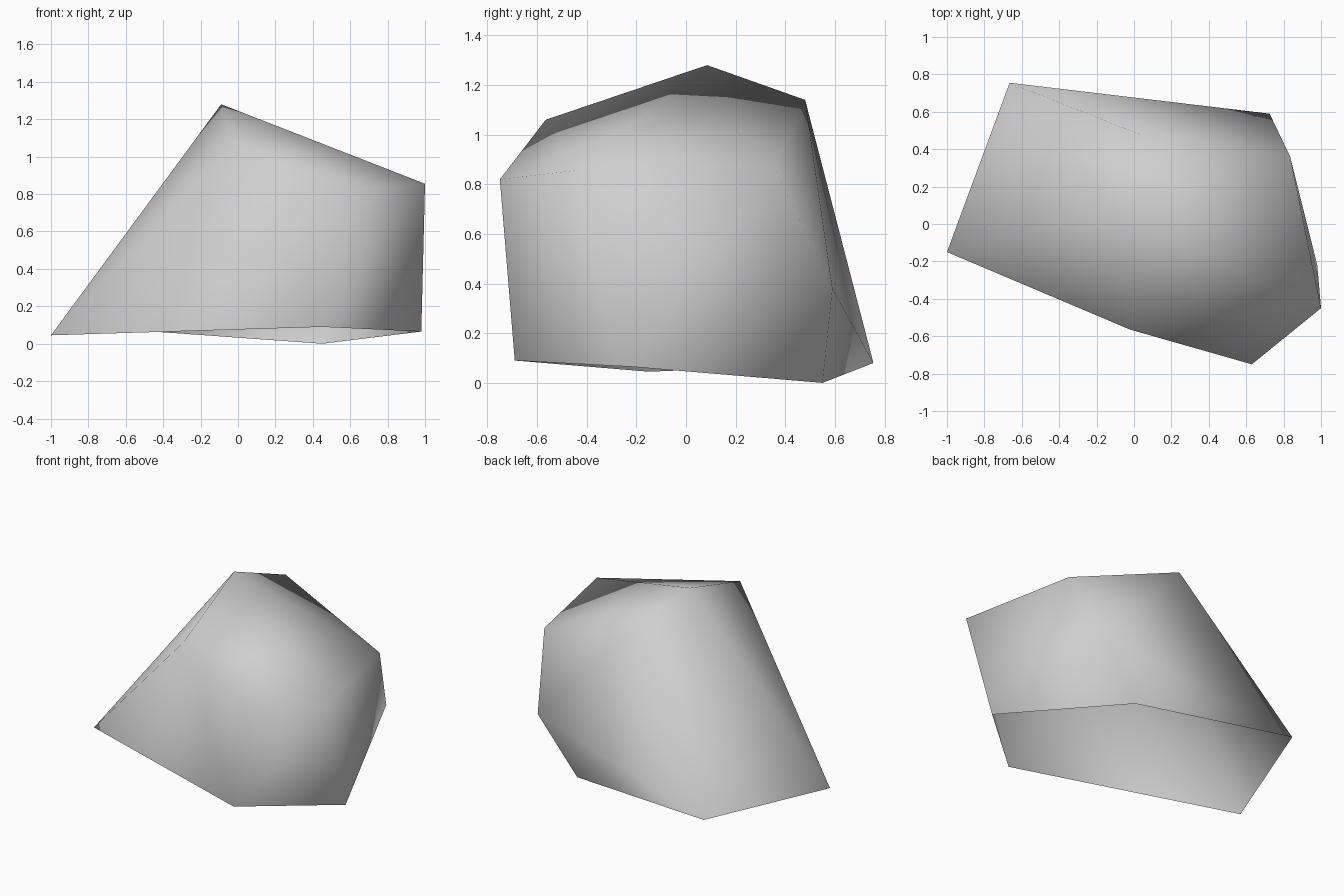
import bpy
import bmesh

# Remove the default cube if present
default_cube = bpy.data.objects.get("Cube")
if default_cube:
    bpy.data.objects.remove(default_cube, do_unlink=True)


def make_material(name, colour):
    material = bpy.data.materials.new(name)
    material.use_nodes = True
    material.diffuse_color = colour
    material.node_tree.nodes["Principled BSDF"].inputs["Base Color"].default_value = colour
    return material


def make_open_hull(name, rim, upper, material):
    """Wrap a smooth-shaded convex shell around its corners, open inside the rim."""
    bm = bmesh.new()
    rim_verts = {bm.verts.new(point) for point in rim}
    for point in upper:
        bm.verts.new(point)
    bmesh.ops.convex_hull(bm, input=bm.verts[:])
    bmesh.ops.recalc_face_normals(bm, faces=bm.faces[:])
    # Leave the underside open
    underside = [face for face in bm.faces if rim_verts.issuperset(face.verts)]
    bmesh.ops.delete(bm, geom=underside, context="FACES")
    for face in bm.faces:
        face.smooth = True
    mesh = bpy.data.meshes.new(name)
    bm.to_mesh(mesh)
    bm.free()
    mesh.materials.append(material)
    boulder = bpy.data.objects.new(name, mesh)
    bpy.context.collection.objects.link(boulder)
    return boulder


# Corners of the open rim
rim_corners = [
    (-1.0, -0.15, 0.045),
    (-0.665, 0.755, 0.08),
    (0.45, 0.55, 0.0),
    (0.98, -0.22, 0.065),
    (0.45, -0.69, 0.09),
]

# Corners around the shoulder
shoulder_corners = [
    (0.63, -0.75, 0.82),
    (1.0, -0.45, 0.855),
    (0.835, 0.36, 0.86),
    (0.725, 0.59, 0.38),
]

# Corners of the crest
crest_corners = [
    (-0.02, -0.565, 1.06),
    (-0.09, 0.085, 1.28),
    (0.03, 0.48, 1.14),
]

# Boulder
stone_grey = make_material("stone_grey", (0.62, 0.62, 0.62, 1.0))
make_open_hull("boulder", rim_corners, shoulder_corners + crest_corners, stone_grey)
